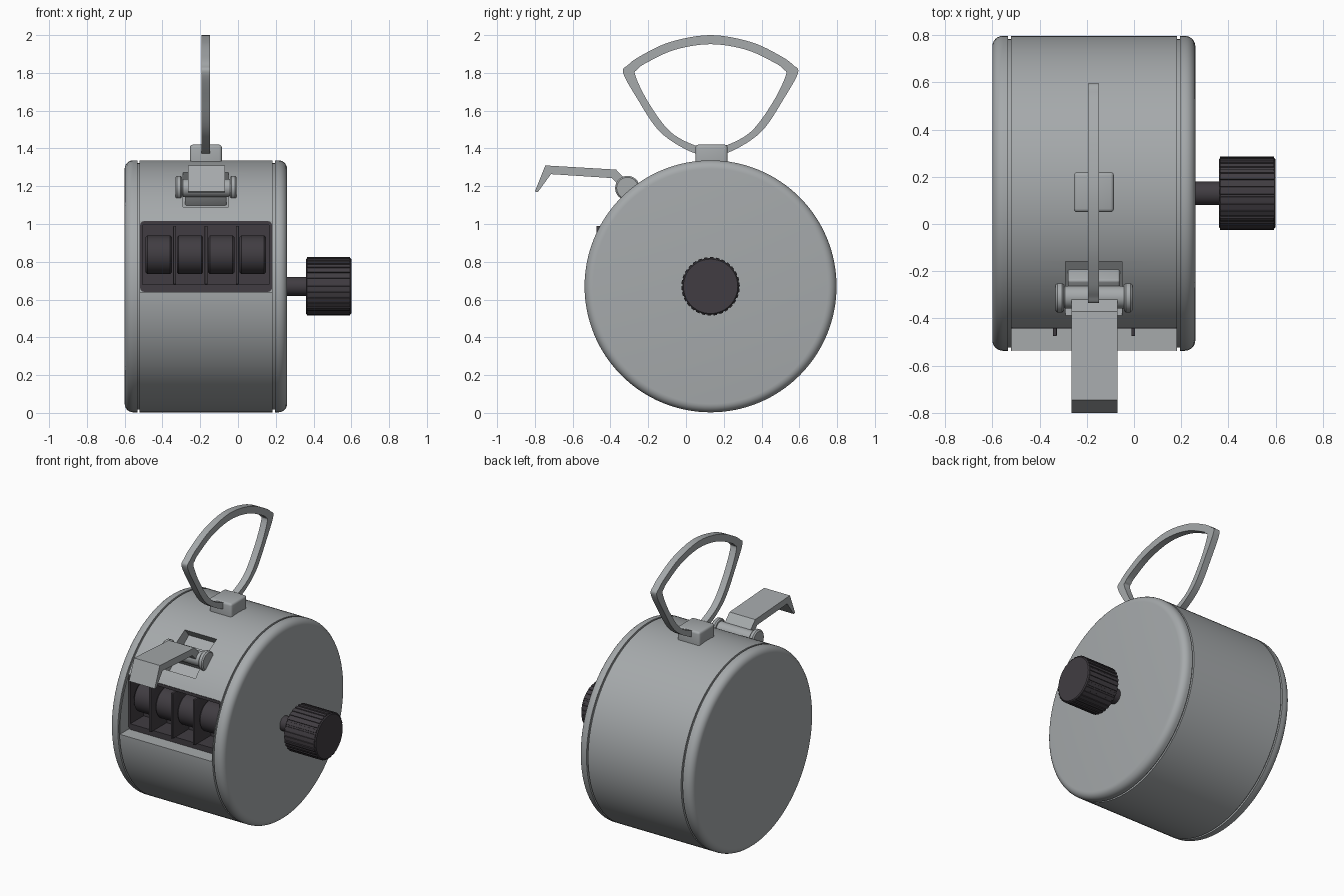
import bpy, bmesh, math
from mathutils import Vector, Matrix

if "Cube" in bpy.data.objects:
    bpy.data.objects.remove(bpy.data.objects["Cube"])

CY, CZ, R = 0.13, 0.67, 0.667      # drum axis and radius


def material(name, rgb):
    m = bpy.data.materials.new(name)
    m.diffuse_color = (*rgb, 1)
    m.use_nodes = True
    m.node_tree.nodes["Principled BSDF"].inputs["Base Color"].default_value = m.diffuse_color
    return m


GREY = material("metal grey", (0.38, 0.40, 0.41))
DARK = material("dark plastic", (0.052, 0.046, 0.054))


def finish(name, bm, mat, angle=32):
    bmesh.ops.recalc_face_normals(bm, faces=bm.faces)
    me = bpy.data.meshes.new(name)
    bm.to_mesh(me)
    bm.free()
    me.materials.append(mat)
    for p in me.polygons:
        p.use_smooth = True
    me.set_sharp_from_angle(angle=math.radians(angle))
    ob = bpy.data.objects.new(name, me)
    bpy.context.collection.objects.link(ob)
    return ob


def lathe(name, profile, y, z, mat, seg=48):
    """Revolve (x, radius) points around an x axis through (y, z)."""
    bm = bmesh.new()
    rings = []
    for x, r in profile:
        rings.append([bm.verts.new((x, y + r * math.cos(math.tau * i / seg),
                                    z + r * math.sin(math.tau * i / seg))) for i in range(seg)])
    for a, b in zip(rings, rings[1:]):
        for i in range(seg):
            j = (i + 1) % seg
            bm.faces.new((a[i], a[j], b[j], b[i]))
    bm.faces.new(rings[0])
    bm.faces.new(rings[-1])
    return finish(name, bm, mat)


def rod(name, x0, x1, y, z, r, mat, c=0.008, seg=48):
    return lathe(name, [(x0, r - c), (x0 + c, r), (x1 - c, r), (x1, r - c)], y, z, mat, seg)


def prism(name, pts, x0, x1, mat):
    """Extrude a (y, z) outline along x."""
    bm = bmesh.new()
    a = [bm.verts.new((x0, y, z)) for y, z in pts]
    b = [bm.verts.new((x1, y, z)) for y, z in pts]
    bm.faces.new(a)
    bm.faces.new(b)
    for i in range(len(pts)):
        j = (i + 1) % len(pts)
        bm.faces.new((a[i], a[j], b[j], b[i]))
    return finish(name, bm, mat)


def box(name, lo, hi, mat, bevel=0, axis=None, matrix=None):
    """Box, with all edges bevelled or only those along one axis."""
    bm = bmesh.new()
    bmesh.ops.create_cube(bm, size=1)
    lo, hi = Vector(lo), Vector(hi)
    for v in bm.verts:
        v.co = (lo + hi) / 2 + v.co * (hi - lo)
    if bevel:
        edges = [e for e in bm.edges if axis is None
                 or abs((e.verts[0].co - e.verts[1].co)[axis]) > 1e-4]
        bmesh.ops.bevel(bm, geom=edges, offset=bevel, segments=3, profile=0.5, affect='EDGES')
    if matrix:
        bm.transform(matrix)
    return finish(name, bm, mat)


def cut(ob, cutters):
    for c in cutters:
        m = ob.modifiers.new("cut", 'BOOLEAN')
        m.object, m.operation, m.solver = c, 'DIFFERENCE', 'EXACT'
    dg = bpy.context.evaluated_depsgraph_get()
    me = bpy.data.meshes.new_from_object(ob.evaluated_get(dg))
    ob.modifiers.clear()
    ob.data = me
    me.set_sharp_from_angle(angle=math.radians(32))
    for c in cutters:
        bpy.data.objects.remove(c)


# Drum with rounded rims and two thin grooves
def rim(x, s):
    b = 0.045
    return [(x + s * b * (1 - math.cos(t)), R - b + b * math.sin(t))
            for t in [math.pi / 2 * i / 6 for i in range(7)]]


def groove(x):
    return [(x - 0.006, R), (x - 0.006, R - 0.014), (x + 0.006, R - 0.014), (x + 0.006, R)]


profile = rim(-0.6, 1) + groove(-0.527) + groove(0.189) + rim(0.26, -1)[::-1]
body = lathe("drum_body", profile, CY, CZ, GREY, 128)

# Openings: flat window, housing bay, and the lever slot
tilt = Matrix.Translation((0, CY, CZ)) @ Matrix.Rotation(math.atan2(0.41, 0.52), 4, 'X')
cut(body, [
    box("window_cut", (-0.518, -0.8, 0.64), (0.18, -0.44, 1.06), GREY),
    box("bay_cut", (-0.512, -0.6, 0.655), (0.174, -0.26, 1.005), GREY),
    box("slot_cut", (-0.29, -0.146, 0.585), (-0.05, 0.146, 0.8), GREY, matrix=tilt),
])

# Dark housing with a pocket for the number wheels
housing = box("window_housing", (-0.518, -0.443, 0.641), (0.18, -0.262, 1.015), DARK, 0.02, 1)
cut(housing, [box("pocket_cut", (-0.505, -0.6, 0.68), (0.165, -0.3, 0.995), DARK)])
for i in range(4):
    x = -0.49 + 0.166 * i
    rod(f"number_wheel_{i + 1}", x, x + 0.14, -0.333, 0.837, 0.103, DARK, 0.01)
for i in range(3):
    x = -0.335 + 0.166 * i
    box(f"wheel_divider_{i + 1}", (x - 0.008, -0.475, 0.68), (x + 0.008, -0.28, 0.99), DARK, 0.004)

# Lever hinge and bent thumb lever
rod("hinge_barrel", -0.3, -0.035, -0.31, 1.19, 0.048, GREY)
box("hinge_block", (-0.28, -0.05, 0.56), (-0.06, 0.05, 0.66), GREY, 0.01, matrix=tilt)
for side, x in (("left", -0.332), ("right", -0.042)):
    rod(f"hinge_cap_{side}", x, x + 0.035, -0.31, 1.19, 0.065, GREY)
prism("thumb_lever", [(-0.8, 1.172), (-0.745, 1.31), (-0.37, 1.288), (-0.29, 1.205), (-0.33, 1.178),
                      (-0.392, 1.243), (-0.715, 1.264), (-0.785, 1.168)], -0.265, -0.07, GREY)

# Finger ring: rounded triangular loop in its bracket
box("ring_bracket", (-0.255, 0.05, 1.28), (-0.085, 0.22, 1.42), GREY, 0.015)


def loop(half, n=6):
    """Mirror half an outline (offset from centre, z) and smooth it."""
    p = half + [(-a, z) for a, z in half[-2:0:-1]]
    p = [Vector(q) for q in p]
    out = []
    for i in range(len(p)):
        a, b, c, d = (p[(i + k) % len(p)] for k in (-1, 0, 1, 2))
        for s in range(n):
            t = s / n
            out.append(0.5 * (2 * b + (c - a) * t + (2 * a - 5 * b + 4 * c - d) * t * t
                              + (3 * b - a - 3 * c + d) * t ** 3))
    return out


outer = loop([(0, 2.0), (0.215, 1.963), (0.37, 1.89), (0.437, 1.842), (0.463, 1.80),
              (0.39, 1.667), (0.27, 1.49), (0.11, 1.385), (0, 1.365)])
inner = loop([(0, 1.952), (0.19, 1.922), (0.34, 1.853), (0.387, 1.818), (0.398, 1.785),
              (0.33, 1.645), (0.215, 1.49), (0.08, 1.415), (0, 1.405)])
bm = bmesh.new()
rings = [[bm.verts.new((x, CY + q.x, q.y)) for q in pts]
         for pts, x in ((outer, -0.194), (outer, -0.148), (inner, -0.148), (inner, -0.194))]
for k in range(4):
    a, b = rings[k], rings[(k + 1) % 4]
    for i in range(len(a)):
        j = (i + 1) % len(a)
        bm.faces.new((a[i], a[j], b[j], b[i]))
finish("finger_ring", bm, GREY, 40)

# Reset knob with ribbed grip
rod("knob_shaft", 0.25, 0.37, CY, CZ, 0.05, DARK, 0.002, 32)
teeth = 30
grip = []
for i in range(teeth):
    for f, r in ((0.0, 0.155), (0.6, 0.155), (0.68, 0.144), (0.92, 0.144)):
        t = math.tau * (i + f) / teeth
        grip.append((CY + r * math.cos(t), CZ + r * math.sin(t)))
prism("knob_grip", grip, 0.365, 0.593, DARK)
rod("knob_face", 0.36, 0.6, CY, CZ, 0.15, DARK, 0.006)
